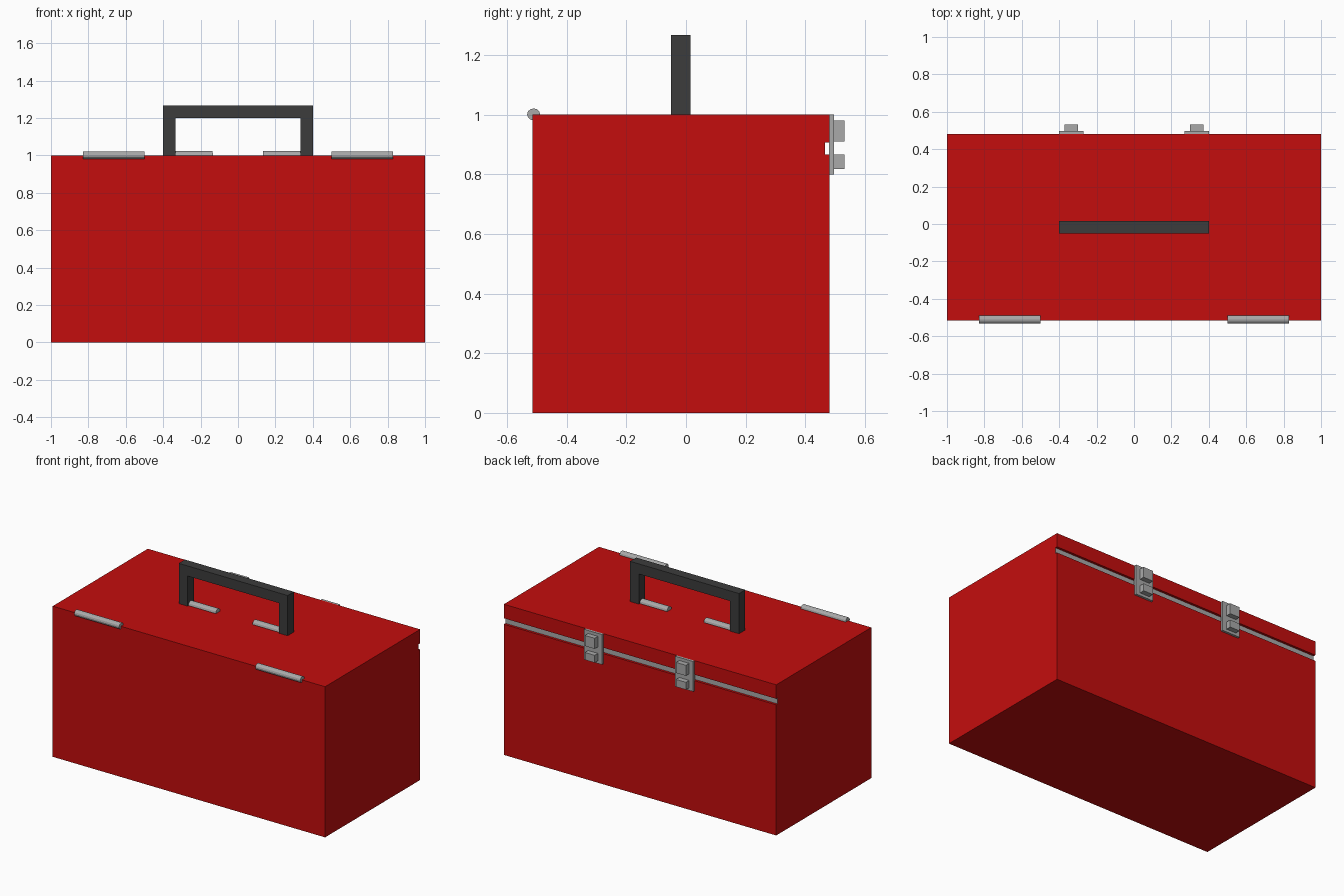
import bpy, bmesh, math
from mathutils import Matrix

old = bpy.data.objects.get("Cube")
if old:
    bpy.data.objects.remove(old, do_unlink=True)


def material(name, rgb):
    m = bpy.data.materials.new(name)
    m.use_nodes = True
    m.diffuse_color = (*rgb, 1)
    m.node_tree.nodes["Principled BSDF"].inputs["Base Color"].default_value = (*rgb, 1)
    return m


RED = material("red paint", (0.55, 0.004, 0.004))
STEEL = material("steel grey", (0.40, 0.40, 0.40))
BLACK = material("charcoal plastic", (0.045, 0.045, 0.045))


def finish(name, bm, *mats):
    bmesh.ops.recalc_face_normals(bm, faces=bm.faces)
    me = bpy.data.meshes.new(name)
    bm.to_mesh(me)
    bm.free()
    for m in mats:
        me.materials.append(m)
    ob = bpy.data.objects.new(name, me)
    bpy.context.collection.objects.link(ob)
    return ob


def add_box(bm, x0, x1, y0, y1, z0, z1):
    mat = Matrix.Translation(((x0 + x1) / 2, (y0 + y1) / 2, (z0 + z1) / 2)) \
        @ Matrix.Diagonal((x1 - x0, y1 - y0, z1 - z0, 1))
    bmesh.ops.create_cube(bm, size=1, matrix=mat)


def extrude_profile(bm, points, offset):
    face = bm.faces.new([bm.verts.new(p) for p in points])
    res = bmesh.ops.extrude_face_region(bm, geom=[face])
    verts = [g for g in res["geom"] if isinstance(g, bmesh.types.BMVert)]
    bmesh.ops.translate(bm, verts=verts, vec=offset)


def rod(name, x0, x1, y, z, ry, rz):
    """Horizontal twelve-sided rod along x."""
    bm = bmesh.new()
    mat = Matrix.Translation(((x0 + x1) / 2, y, z)) @ Matrix.Diagonal((1, ry, rz, 1)) \
        @ Matrix.Rotation(math.pi / 2, 4, 'Y')
    bmesh.ops.create_cone(bm, cap_ends=True, segments=12, radius1=1, radius2=1,
                          depth=x1 - x0, matrix=mat)
    return finish(name, bm, STEEL)


# Box body with the lid seam cut into the back
FRONT, BACK, SEAM = -0.515, 0.482, 0.466
bm = bmesh.new()
side = [(FRONT, 0), (BACK, 0), (BACK, 0.867), (SEAM, 0.867),
        (SEAM, 0.907), (BACK, 0.907), (BACK, 1), (FRONT, 1)]
extrude_profile(bm, [(-1, y, z) for y, z in side], (2, 0, 0))
for f in bm.faces:
    c = f.calc_center_median()
    if abs(c.y - SEAM) < 1e-4 and abs(c.x) < 0.5:
        f.material_index = 1
finish("box_body", bm, RED, STEEL)

# Carrying handle: squared arch
bm = bmesh.new()
arch = [(-0.4, 1), (-0.4, 1.267), (0.4, 1.267), (0.4, 1),
        (0.335, 1), (0.335, 1.2), (-0.335, 1.2), (-0.335, 1)]
extrude_profile(bm, [(x, -0.05, z) for x, z in arch], (0, 0.065, 0))
finish("handle", bm, BLACK)

for label, s in (("left", 1), ("right", -1)):
    # Lid hinge on the front top edge
    a, b = sorted((s * 0.5, s * 0.83))
    rod("hinge_" + label, a, b, -0.511, 1.001, 0.022, 0.02)
    # Handle pivot pin on the lid
    a, b = sorted((s * 0.135, s * 0.345))
    rod("handle_pin_" + label, a, b, -0.0175, 1.003, 0.024, 0.021)
    # Latch: back plate with upper and lower clasp blocks
    c = s * 0.335
    bm = bmesh.new()
    add_box(bm, c - 0.066, c + 0.066, 0.48, 0.497, 0.8, 1.0)
    add_box(bm, c - 0.036, c + 0.036, 0.495, 0.531, 0.91, 0.98)
    add_box(bm, c - 0.036, c + 0.036, 0.495, 0.531, 0.818, 0.867)
    finish("latch_" + label, bm, STEEL)
